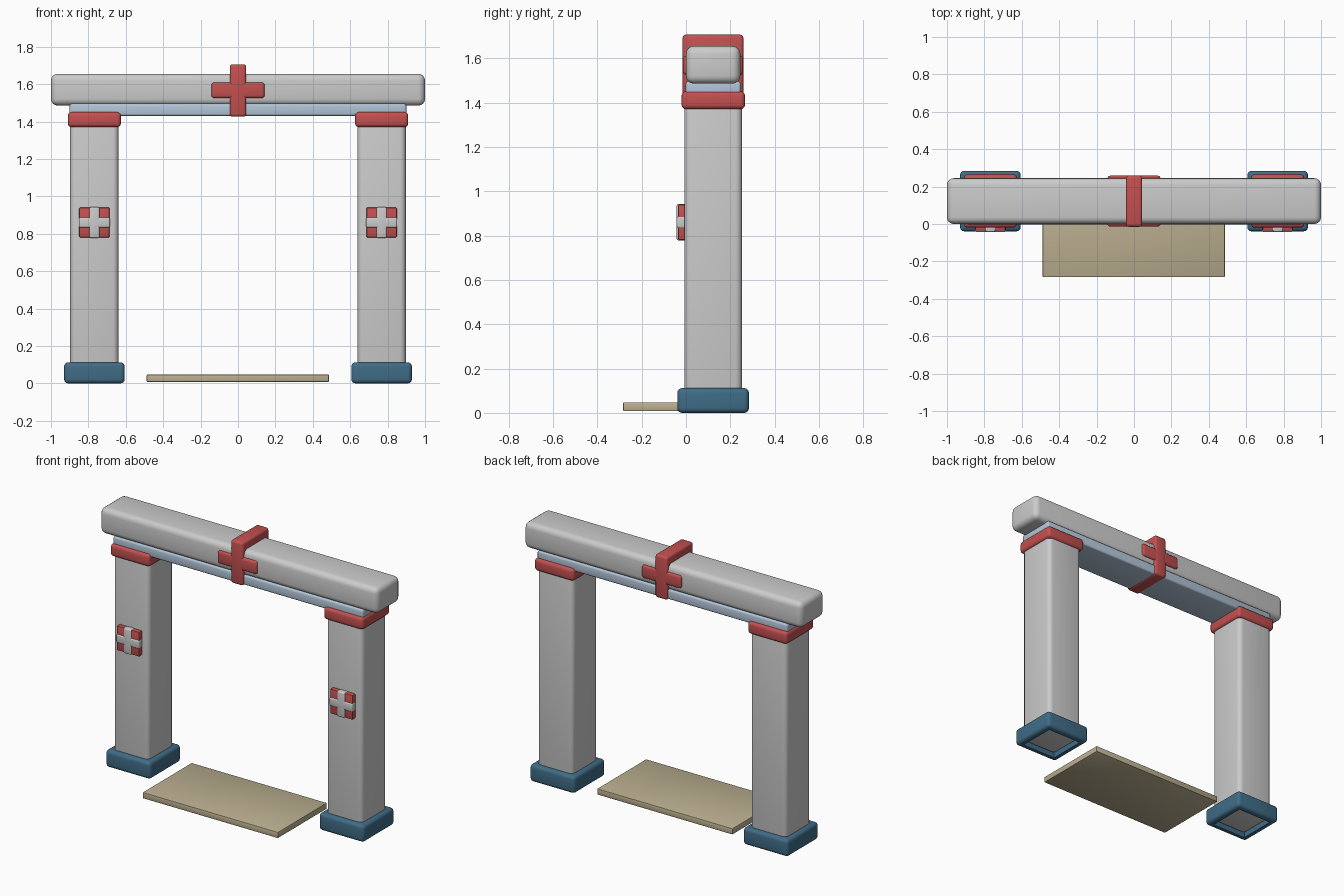
import bpy, bmesh

if "Cube" in bpy.data.objects:
    bpy.data.objects.remove(bpy.data.objects["Cube"])


def material(name, rgb):
    m = bpy.data.materials.new(name)
    m.diffuse_color = (*rgb, 1)
    m.use_nodes = True
    m.node_tree.nodes["Principled BSDF"].inputs["Base Color"].default_value = m.diffuse_color
    return m


RED = material("red", (0.55, 0.08, 0.08))
BLUE = material("deep_blue", (0.05, 0.15, 0.24))
PALE = material("pale_blue", (0.45, 0.56, 0.68))
TAN = material("tan", (0.50, 0.43, 0.28))


def block(name, x, y, z, bevel, mat=None, segments=4, recess=None):
    """Rounded box from (min, max) ranges; recess = (rim, depth) hollows the underside."""
    lo, hi = zip(x, y, z)
    bm = bmesh.new()
    bmesh.ops.create_cube(bm, size=1)
    for v in bm.verts:
        v.co = [(a + b) / 2 + c * (b - a) for a, b, c in zip(lo, hi, v.co)]
    bmesh.ops.recalc_face_normals(bm, faces=bm.faces)
    outer = list(bm.edges)
    if recess:
        bottom = min(bm.faces, key=lambda f: f.calc_center_median().z)
        bmesh.ops.inset_region(bm, faces=[bottom], thickness=recess[0])
        inner = bmesh.ops.extrude_discrete_faces(bm, faces=[bottom])["faces"][0]
        bmesh.ops.translate(bm, verts=inner.verts, vec=(0, 0, recess[1]))
    bmesh.ops.bevel(bm, geom=outer, offset=bevel, segments=segments,
                    profile=0.5, affect='EDGES', clamp_overlap=True)
    me = bpy.data.meshes.new(name)
    bm.to_mesh(me)
    bm.free()
    ob = bpy.data.objects.new(name, me)
    bpy.context.collection.objects.link(ob)
    if mat:
        me.materials.append(mat)
    bpy.ops.object.select_all(action='DESELECT')
    ob.select_set(True)
    bpy.context.view_layer.objects.active = ob
    bpy.ops.object.shade_smooth_by_angle(angle=0.7)
    return ob


def around(c, half):
    return (c - half, c + half)


# Posts with foot, collar and front badge on each side
for side, s in (("left", -1), ("right", 1)):
    c = s * 0.768
    block(side + "_post", around(c, 0.129), (-0.007, 0.253), (0.025, 1.40), 0.03)
    block(side + "_foot", around(c, 0.162), (-0.039, 0.284), (0.0, 0.112), 0.022, BLUE,
          recess=(0.055, 0.04))
    block(side + "_collar", around(c, 0.142), (-0.02, 0.266), (1.37, 1.45), 0.02, RED)
    block(side + "_badge_plate", around(c, 0.081), (-0.036, 0.01), (0.78, 0.94), 0.006, RED, 2)
    block(side + "_badge_upright", around(c, 0.027), (-0.042, 0.0), (0.778, 0.942), 0.008, None, 3)
    block(side + "_badge_bar", around(c, 0.083), (-0.042, 0.0), (0.833, 0.887), 0.008, None, 3)

# Lintel and top beam
block("lintel", (-0.9, 0.9), (-0.002, 0.247), (1.43, 1.495), 0.012, PALE, 3)
block("top_beam", (-1, 1), (0.0, 0.245), (1.485, 1.655), 0.036)

# Red cross band wrapped over the beam
block("cross_upright", around(0, 0.044), (-0.015, 0.259), (1.426, 1.706), 0.015, RED, 3)
block("cross_bar", around(0, 0.142), (-0.014, 0.258), (1.525, 1.61), 0.015, RED, 3)

# Entrance mat
block("mat", (-0.488, 0.486), (-0.284, 0.22), (0.008, 0.047), 0.004, TAN, 2)
